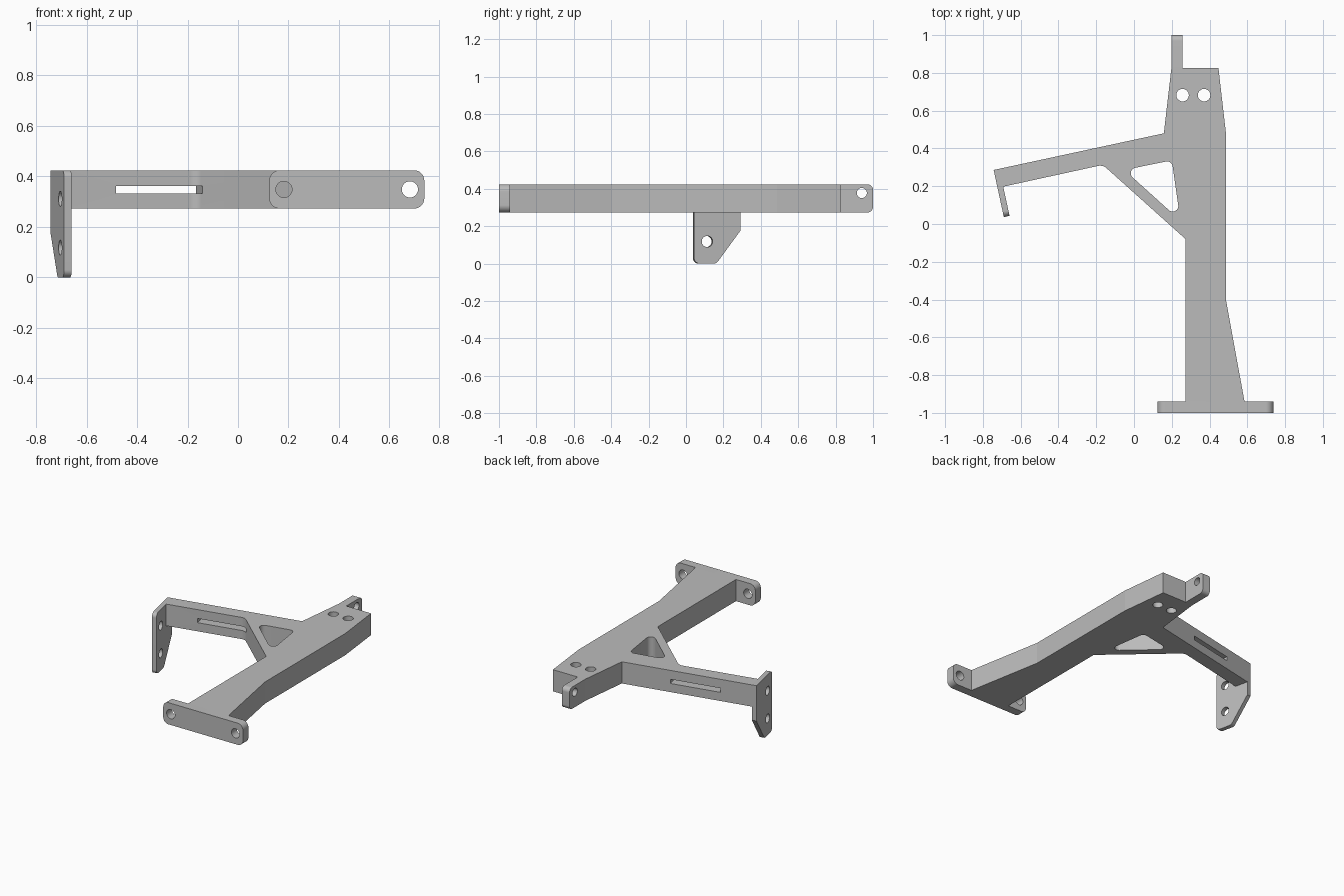
import bpy, bmesh, math
from mathutils import Matrix, Vector

if "Cube" in bpy.data.objects:
    bpy.data.objects.remove(bpy.data.objects["Cube"])

grey = bpy.data.materials.new("plain_grey")
grey.use_nodes = True
grey.diffuse_color = (0.5, 0.5, 0.5, 1)
grey.node_tree.nodes["Principled BSDF"].inputs["Base Color"].default_value = (0.5, 0.5, 0.5, 1)

X, Y, Z = Vector((1, 0, 0)), Vector((0, 1, 0)), Vector((0, 0, 1))
LOW, HIGH = 0.273, 0.424
MID = (LOW + HIGH) / 2
TILT = math.radians(12.2)
ALONG = Vector((math.cos(TILT), math.sin(TILT), 0))      # along the arm
ACROSS = Vector((math.sin(TILT), -math.cos(TILT), 0))    # across the arm, forwards
ARM_END = Vector((-0.743, 0.286, 0))
ARM_WIDTH, FLANGE = 0.097, 0.031


def rounded(corners):
    """Outline from (x, y) or (x, y, radius) corners, arcs in small steps."""
    out = []
    for i, c in enumerate(corners):
        p = Vector(c[:2])
        if len(c) < 3:
            out.append(p)
            continue
        a = (Vector(corners[i - 1][:2]) - p).normalized()
        b = (Vector(corners[(i + 1) % len(corners)][:2]) - p).normalized()
        half = a.angle(b) / 2
        centre = p + (a + b).normalized() * c[2] / math.sin(half)
        start = p + a * c[2] / math.tan(half) - centre
        end = p + b * c[2] / math.tan(half) - centre
        turn = math.atan2(start.cross(end), start.dot(end))
        steps = math.ceil(abs(turn) / math.radians(5))
        for k in range(steps + 1):
            out.append(centre + Matrix.Rotation(turn * k / steps, 2) @ start)
    return out


def circle(x, y, r):
    return [Vector((x + r * math.cos(math.tau * k / 72), y + r * math.sin(math.tau * k / 72)))
            for k in range(72)]


def prism(name, outline, a, b, origin, start, end):
    """Extrude an outline drawn on axes a, b along a x b."""
    n = a.cross(b)
    bm = bmesh.new()
    face = bm.faces.new([bm.verts.new(origin + a * p.x + b * p.y + n * start) for p in outline])
    new = bmesh.ops.extrude_face_region(bm, geom=[face])["geom"]
    bmesh.ops.translate(bm, vec=n * (end - start),
                        verts=[g for g in new if isinstance(g, bmesh.types.BMVert)])
    bmesh.ops.recalc_face_normals(bm, faces=bm.faces)
    mesh = bpy.data.meshes.new(name)
    bm.to_mesh(mesh)
    bm.free()
    mesh.materials.append(grey)
    obj = bpy.data.objects.new(name, mesh)
    bpy.context.collection.objects.link(obj)
    return obj


def cut(obj, *args):
    """Cut a prism-shaped opening and bake the result."""
    cutter = prism("cutter", *args)
    cutter.hide_render = True
    mod = obj.modifiers.new("opening", "BOOLEAN")
    mod.operation, mod.solver, mod.object = "DIFFERENCE", "EXACT", cutter
    bpy.context.view_layer.update()
    baked = bpy.data.meshes.new_from_object(obj.evaluated_get(bpy.context.evaluated_depsgraph_get()))
    obj.modifiers.clear()
    obj.data = baked
    bpy.data.objects.remove(cutter)


# Main frame: upright, side arm and diagonal brace in one plate
arm_top = ARM_END + ALONG * FLANGE
arm_low = arm_top + ACROSS * ARM_WIDTH
frame = prism("main_frame", rounded([
    (0.273, -0.94), (0.585, -0.94), (0.486, -0.397), (0.486, 0.487),
    (0.447, 0.826), (0.198, 0.826), (0.158, 0.48),
    arm_top[:2], arm_low[:2], (-0.165, 0.313, 0.05), (0.273, -0.08)]),
    X, Y, Vector(), LOW, HIGH)
# Brace window, bolt holes and arm slot
cut(frame, rounded([(-0.051, 0.286, 0.03), (0.246, 0.018, 0.03), (0.2, 0.337, 0.03)]),
    X, Y, Vector(), 0, 1)
for x in (0.257, 0.371):
    cut(frame, circle(x, 0.682, 0.033), X, Y, Vector(), 0, 1)
cut(frame, rounded([(0.245, 0.333), (0.59, 0.333), (0.59, 0.362), (0.245, 0.362)]),
    ALONG, Z, ARM_END, -0.1, 0.25)

# Front mounting plate
plate = prism("base_plate", rounded([
    (0.124, LOW, 0.04), (0.738, LOW, 0.04), (0.738, HIGH, 0.04), (0.124, HIGH, 0.04)]),
    X, Z, Vector((0, -0.94, 0)), 0, 0.06)
for x in (0.182, 0.681):
    cut(plate, circle(x, MID, 0.032), X, Z, Vector((0, -0.94, 0)), -0.05, 0.1)

# Rear tab
tab = prism("rear_tab", rounded([
    (0.826, LOW), (1.0, LOW, 0.03), (1.0, HIGH, 0.03), (0.826, HIGH)]),
    Y, Z, Vector((0.198, 0, 0)), 0, 0.058)
cut(tab, circle(0.94, 0.377, 0.027), Y, Z, Vector((0.198, 0, 0)), -0.1, 0.15)

# Hanging flange at the arm end
flange = prism("arm_flange", rounded([
    (0, HIGH), (0, 0.178), (0.133, 0, 0.03), (0.255, 0, 0.03), (0.255, HIGH, 0.03)]),
    ACROSS, Z, arm_top, 0, FLANGE)
for z in (0.118, 0.311):
    cut(flange, circle(0.183, z, 0.03), ACROSS, Z, arm_top, -0.05, 0.08)

# Smooth the arcs, keep real corners sharp
bpy.ops.object.select_all(action="DESELECT")
for obj in (frame, plate, tab, flange):
    obj.select_set(True)
bpy.context.view_layer.objects.active = frame
bpy.ops.object.shade_smooth_by_angle(angle=math.radians(6))
